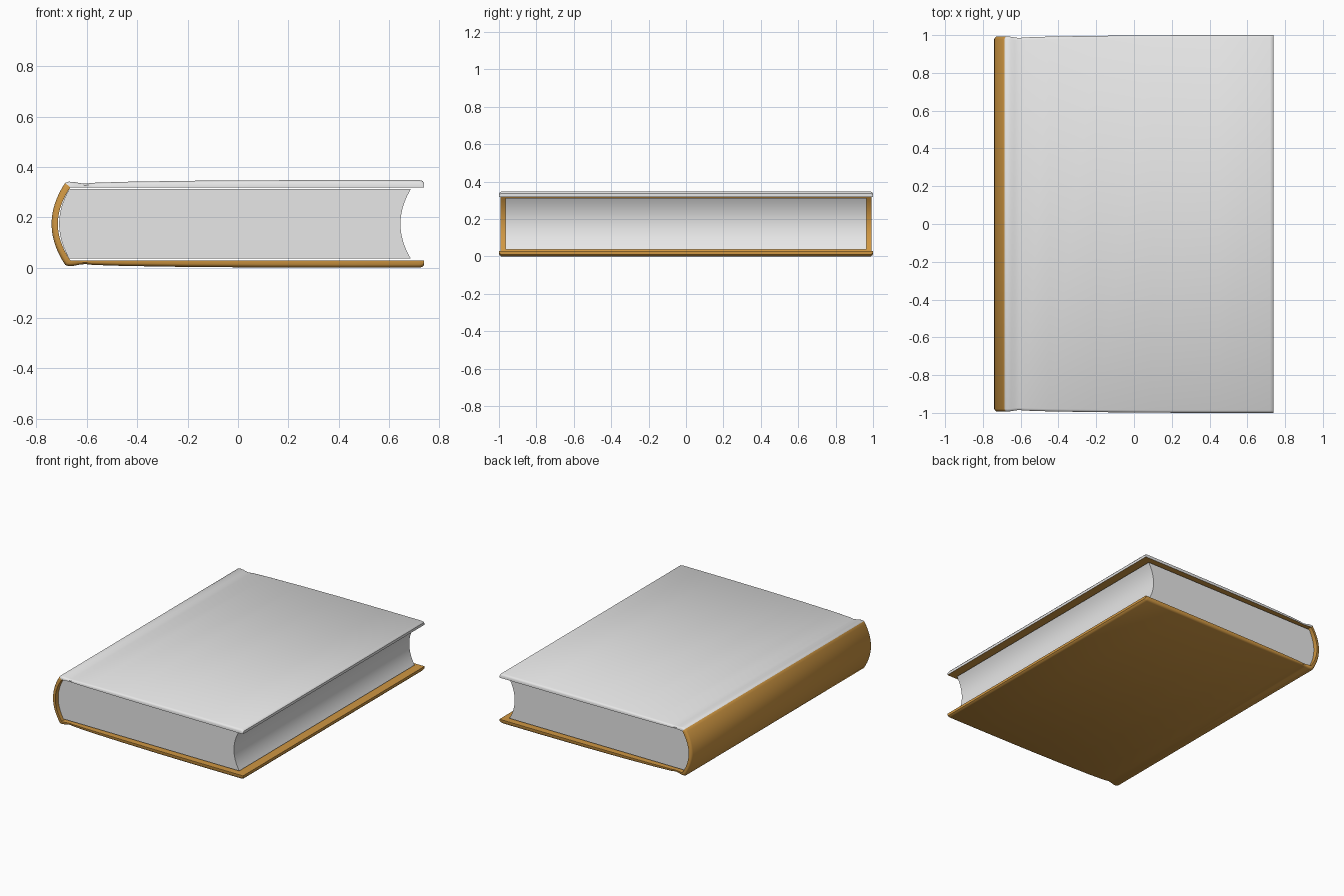
import bpy, bmesh, math

if "Cube" in bpy.data.objects:
    bpy.data.objects.remove(bpy.data.objects["Cube"])

MID = 0.174      # mid height of the book
N = 10           # arc steps per half spine


def material(name, rgb):
    m = bpy.data.materials.new(name)
    m.diffuse_color = (*rgb, 1)
    m.use_nodes = True
    m.node_tree.nodes["Principled BSDF"].inputs["Base Color"].default_value = m.diffuse_color
    return m


grey = material("light grey", (0.8, 0.8, 0.8))
tan = material("golden brown", (0.63, 0.31, 0.055))


def finish(name, bm, mats, angle):
    bmesh.ops.recalc_face_normals(bm, faces=bm.faces)
    me = bpy.data.meshes.new(name)
    bm.to_mesh(me)
    bm.free()
    for m in mats:
        me.materials.append(m)
    ob = bpy.data.objects.new(name, me)
    bpy.context.collection.objects.link(ob)
    bpy.ops.object.select_all(action='DESELECT')
    ob.select_set(True)
    bpy.context.view_layer.objects.active = ob
    bpy.ops.object.shade_smooth_by_angle(angle=math.radians(angle))
    return ob


def arc(x_mid, x_end, h, t):
    # bowed curve: t = 0 at mid height, 1 at the tip
    return (x_mid + (x_end - x_mid) * t * t, h * t)


# Half cross-section of the case: (outer point, inner point, half length in y)
half = []
for i in range(N + 1):
    t = i / N
    half.append((arc(-0.74, -0.686, 0.163, t), arc(-0.715, -0.666, 0.144, t), 0.992))
board = [(-0.672, 0.1675, 0.992), (-0.652, 0.1665, 0.991), (-0.63, 0.162, 0.987),
         (-0.607, 0.1595, 0.985), (-0.575, 0.163, 0.988), (-0.45, 0.167, 0.992),
         (-0.2, 0.171, 0.996), (0.1, 0.173, 0.999), (0.45, 0.174, 1.0),
         (0.72, 0.174, 1.0), (0.732, 0.171, 1.0), (0.739, 0.163, 1.0)]
for x, h, y in board:
    half.append(((x, h), (max(x, -0.66), 0.145), y))
half[N + 1] = (half[N + 1][0], (-0.662, 0.145), half[N + 1][2])
half[N + 2] = (half[N + 2][0], (-0.648, 0.145), half[N + 2][2])

# Mirror to the lower board, giving one run of stations from bottom to top
lower = [((o[0], -o[1]), (i[0], -i[1]), y) for o, i, y in reversed(half[1:])]
stations = lower + half
seam = len(lower) + N        # the grey top cover begins here

# Case: lower cover, spine and top cover with rounded outer ends
ends = [(0.0, 0.45), (0.004, 0.2), (0.013, 0.0)]
rings = [(-1, d, p) for d, p in ends] + [(1, d, p) for d, p in reversed(ends)]
bm = bmesh.new()
outer, inner = [], []
for side, d, pull in rings:
    orow, irow = [], []
    for o, i, ylen in stations:
        y = side * (ylen - d)
        x = o[0] + (i[0] - o[0]) * pull
        z = o[1] + (i[1] - o[1]) * pull
        orow.append(bm.verts.new((x, y, MID + z)))
        irow.append(bm.verts.new((i[0], y, MID + i[1])))
    outer.append(orow)
    inner.append(irow)
last = len(stations) - 1
for s in range(last):
    colour = 0 if s >= seam else 1
    for r in range(len(rings) - 1):
        for grid, mat in ((outer, colour), (inner, 1)):
            f = bm.faces.new((grid[r][s], grid[r][s + 1],
                              grid[r + 1][s + 1], grid[r + 1][s]))
            f.material_index = mat
    for r in (0, -1):        # head and tail edges
        f = bm.faces.new((outer[r][s], outer[r][s + 1], inner[r][s + 1], inner[r][s]))
        f.material_index = colour
for r in range(len(rings) - 1):      # fore edges of both boards
    for s, mat in ((0, 1), (last, 0)):
        f = bm.faces.new((outer[r][s], outer[r + 1][s], inner[r + 1][s], inner[r][s]))
        f.material_index = mat
finish("book_cover", bm, [grey, tan], 40)

# Page block: rounded back and hollow fore edge
bm = bmesh.new()
steps = [k / N for k in range(-N, N + 1)]
profile = [(arc(0.645, 0.686, 0.138, abs(t))[0], 0.138 * t) for t in steps]
profile += [(arc(-0.71, -0.67, 0.138, abs(t))[0], 0.138 * t) for t in reversed(steps)]
face = bm.faces.new([bm.verts.new((x, -0.966, MID + z)) for x, z in profile])
ext = bmesh.ops.extrude_face_region(bm, geom=[face])
bmesh.ops.translate(bm, vec=(0, 1.932, 0),
                    verts=[v for v in ext["geom"] if isinstance(v, bmesh.types.BMVert)])
finish("page_block", bm, [grey], 30)
